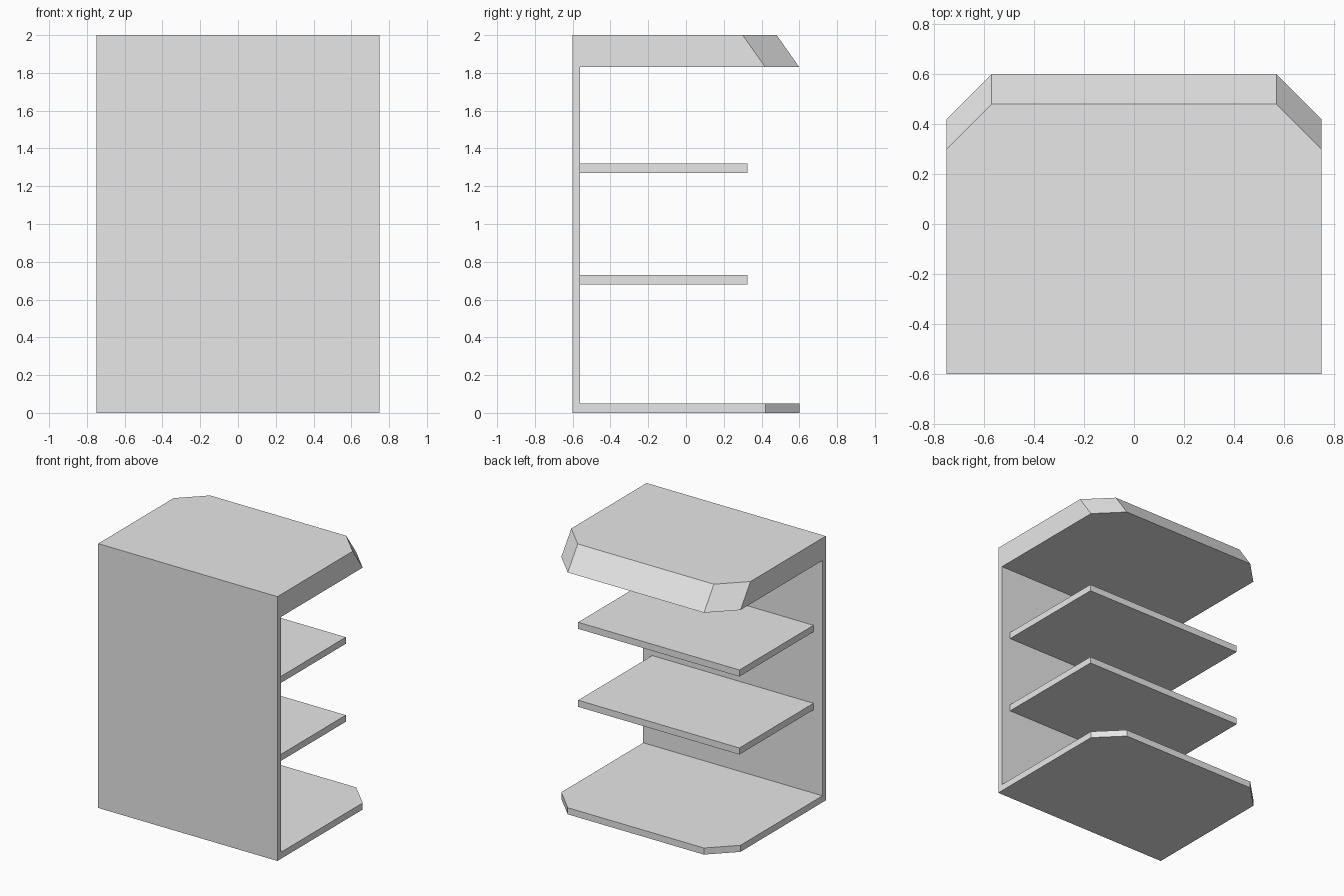
import bpy
import bmesh

cube = bpy.data.objects.get("Cube")
if cube:
    bpy.data.objects.remove(cube, do_unlink=True)

# Single plain finish
GREY = (0.8, 0.8, 0.8, 1.0)
paint = bpy.data.materials.new("light_grey")
paint.use_nodes = True
paint.diffuse_color = GREY
paint.node_tree.nodes["Principled BSDF"].inputs["Base Color"].default_value = GREY

HALF_WIDTH, FRONT, BACK = 0.75, -0.6, 0.6
PANEL_INNER = -0.56


def outline(half, front, back, cut=0.0):
    """Plan outline, with its two rear corners cut off at 45 degrees."""
    right = [(half, front)]
    right += [(half, back - cut), (half - cut, back)] if cut else [(half, back)]
    return right + [(-x, y) for x, y in reversed(right)]


def slab(name, bottom, top, z0, z1):
    """Solid between two matching plan outlines."""
    bm = bmesh.new()
    low = [bm.verts.new((x, y, z0)) for x, y in bottom]
    high = [bm.verts.new((x, y, z1)) for x, y in top]
    bm.faces.new(low)
    bm.faces.new(high)
    for i in range(len(low)):
        j = (i + 1) % len(low)
        bm.faces.new((low[i], low[j], high[j], high[i]))
    bmesh.ops.recalc_face_normals(bm, faces=bm.faces)
    mesh = bpy.data.meshes.new(name)
    bm.to_mesh(mesh)
    bm.free()
    mesh.materials.append(paint)
    obj = bpy.data.objects.new(name, mesh)
    bpy.context.collection.objects.link(obj)
    return obj


# Base and sloping header share the same cut-corner footprint
footprint = outline(HALF_WIDTH, FRONT, BACK, 0.18)
slab("base", footprint, footprint, 0.0, 0.05)
slab("header", footprint, outline(HALF_WIDTH, FRONT, 0.48, 0.18), 1.83, 2.0)

# Upright panel between base and header
panel = outline(HALF_WIDTH, FRONT, PANEL_INNER)
slab("upright_panel", panel, panel, 0.05, 1.83)

# Two narrower shelves fixed to the panel
shelf = outline(0.675, PANEL_INNER, 0.325)
for name, z in (("lower_shelf", 0.68), ("upper_shelf", 1.27)):
    slab(name, shelf, shelf, z, z + 0.05)
